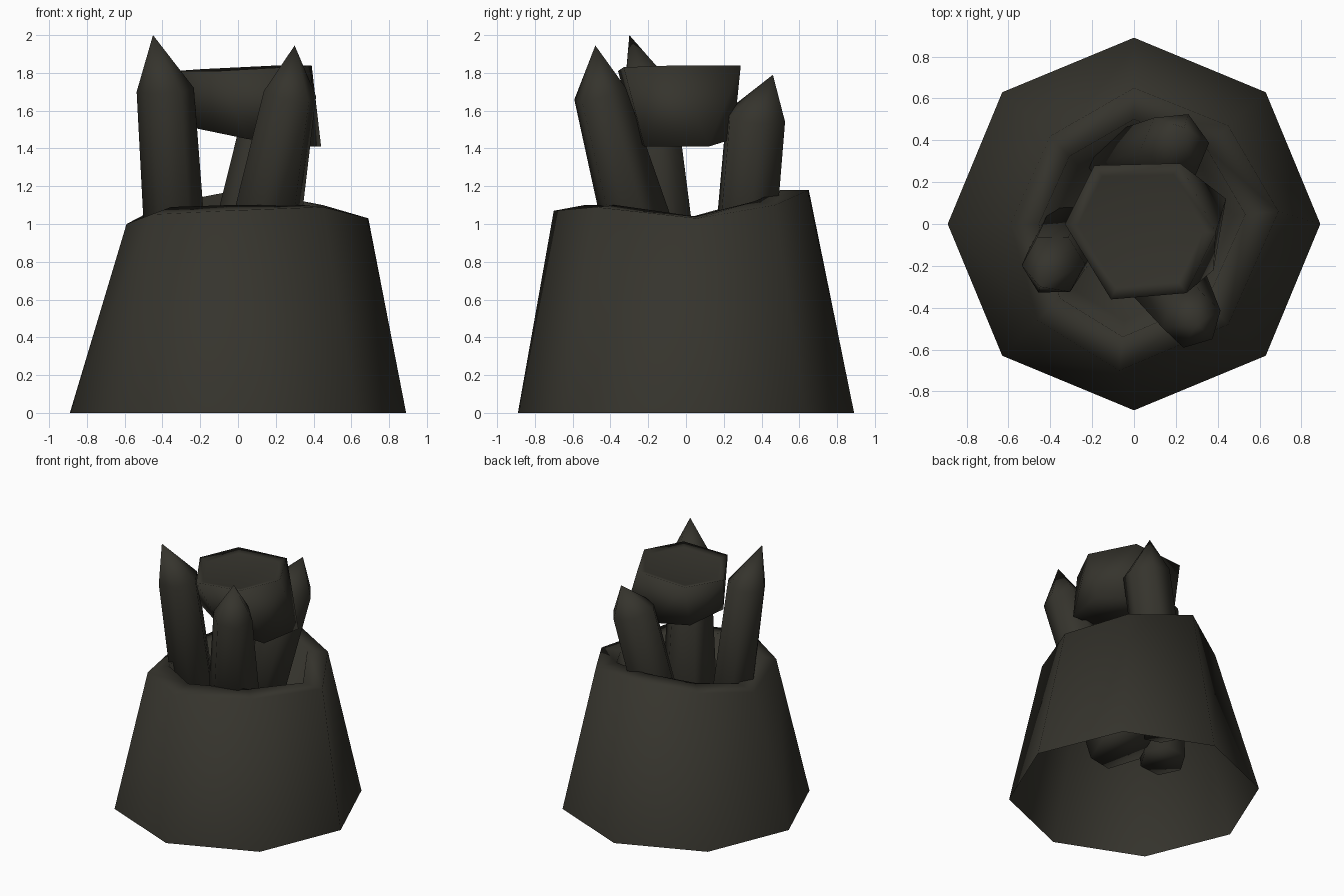
import bpy, bmesh, math
from mathutils import Vector

if "Cube" in bpy.data.objects:
    bpy.data.objects.remove(bpy.data.objects["Cube"])

stone = bpy.data.materials.new("dark_stone")
stone.diffuse_color = (0.036, 0.034, 0.026, 1)
stone.use_nodes = True
stone.node_tree.nodes["Principled BSDF"].inputs["Base Color"].default_value = stone.diffuse_color


def make(name, verts, faces, fix=True):
    """Create a smooth-shaded object from points and faces."""
    bm = bmesh.new()
    vs = [bm.verts.new(v) for v in verts]
    for f in faces:
        bm.faces.new([vs[i] for i in f])
    if fix:
        bmesh.ops.recalc_face_normals(bm, faces=bm.faces)
    for f in bm.faces:
        f.smooth = True
    me = bpy.data.meshes.new(name)
    bm.to_mesh(me)
    bm.free()
    me.materials.append(stone)
    ob = bpy.data.objects.new(name, me)
    bpy.context.collection.objects.link(ob)
    return ob


def bands(n, rows):
    """Quads joining successive rings of n points."""
    return [(r * n + i, r * n + (i + 1) % n, (r + 1) * n + (i + 1) % n, (r + 1) * n + i)
            for r in range(rows) for i in range(n)]


# Hollow tapered base: bottom octagon, uneven rim with a lip, sunken crater floor
bottom = [(0.89 * math.cos(i * math.pi / 4), 0.89 * math.sin(i * math.pi / 4), 0) for i in range(8)]
rim = [(0.69, 0.06, 1.03), (0.45, 0.47, 1.10), (0, 0.65, 1.18), (-0.40, 0.42, 1.10),
       (-0.59, 0, 1.0), (-0.46, -0.46, 1.05), (-0.07, -0.70, 1.07), (0.45, -0.48, 1.09)]
rise = [0.01, 0.02, 0.0, 0.02, 0.03, 0.04, 0.03, 0.01]
lip = [(x * 0.77, y * 0.77, z + d) for (x, y, z), d in zip(rim, rise)]
floor = [(x * 0.66, y * 0.66, 0.62) for x, y, z in rim]
make("base", bottom + rim + lip + floor, bands(8, 3) + [tuple(range(24, 32))], fix=False)


# Leaning pointed spikes
def spike(name, low, high, r_low, r_high, tip, turn):
    low, high = Vector(low), Vector(high)
    axis = (high - low).normalized()
    u = Vector((0, 1, 0)).cross(axis).normalized()
    v = axis.cross(u)
    n = 6
    pts = []
    for c, r in ((low, r_low), (high, r_high)):
        for i in range(n):
            a = turn + i * 2 * math.pi / n
            pts.append(c + r * (math.cos(a) * u + math.sin(a) * v))
    pts.append(Vector(tip))
    faces = bands(n, 1) + [tuple(reversed(range(n)))]
    faces += [(n + i, n + (i + 1) % n, 2 * n) for i in range(n)]
    make(name, pts, faces)


spike("left_spike", (-0.30, -0.04, 0.40), (-0.385, -0.195, 1.71), 0.168, 0.152, (-0.45, -0.30, 2.0), 0.02)
spike("front_spike", (0.04, -0.09, 0.40), (0.275, -0.455, 1.69), 0.23, 0.145, (0.30, -0.48, 1.945), 0.3)
spike("back_spike", (-0.09, 0.27, 0.40), (0.195, 0.37, 1.57), 0.175, 0.17, (0.24, 0.46, 1.79), 0.1)

# Chunky six-sided block held between the spikes, with a slightly sunken top
top = [(0.39, -0.04, 1.84), (0.22, 0.29, 1.84), (-0.19, 0.28, 1.82),
       (-0.33, 0.0, 1.81), (-0.11, -0.36, 1.81), (0.25, -0.33, 1.83)]
inset = [(0.04 + (x - 0.04) * 0.83, -0.03 + (y + 0.03) * 0.83, z - 0.015) for x, y, z in top]
low = [(0.44, 0.12, 1.41), (0.12, 0.25, 1.45), (-0.19, 0.22, 1.50),
       (-0.24, -0.12, 1.51), (0.05, -0.26, 1.45), (0.38, -0.22, 1.41)]
make("held_block", low + top + inset,
     bands(6, 2) + [tuple(reversed(range(6))), tuple(range(12, 18))])
